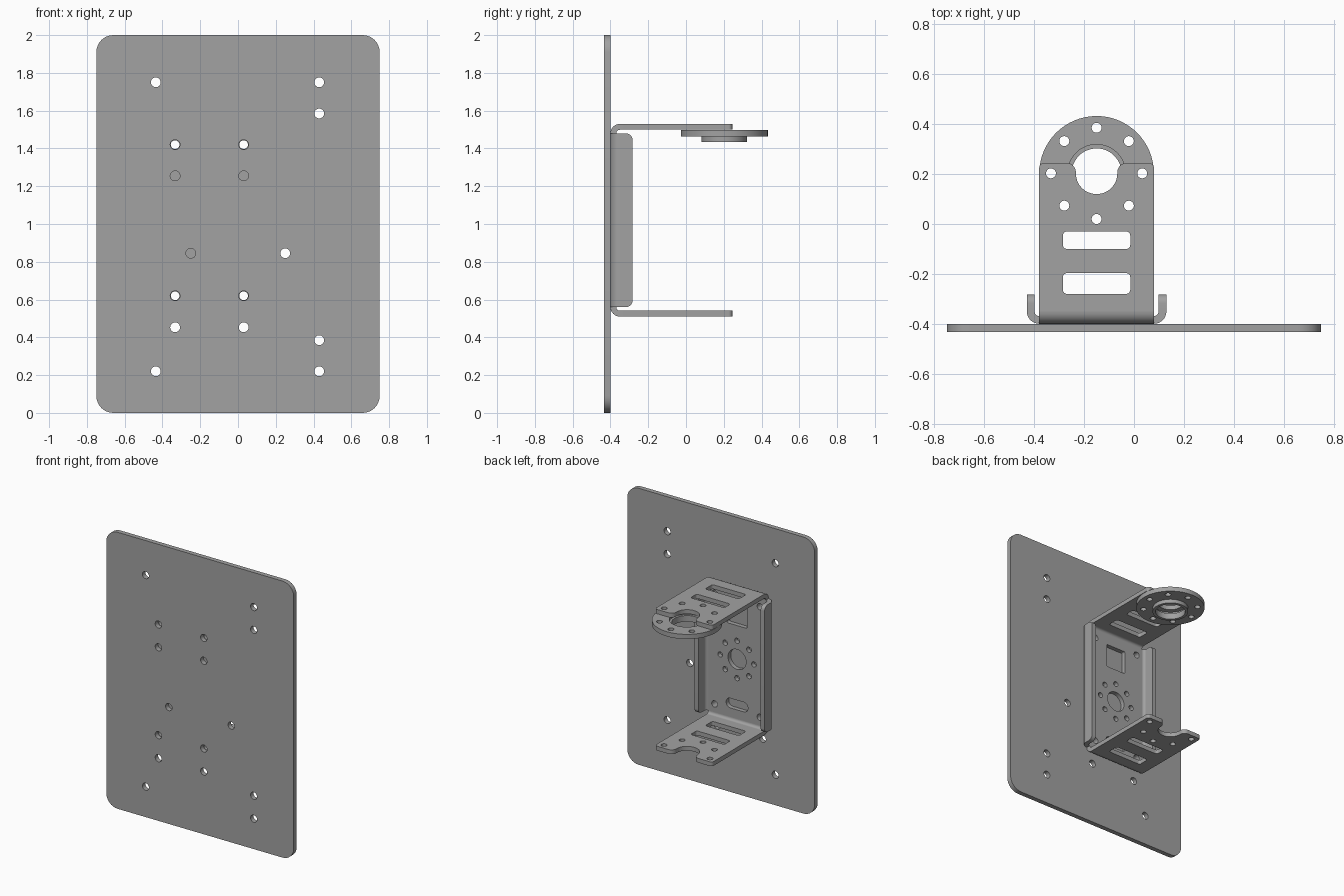
import bpy, bmesh
from math import cos, sin, pi
from mathutils import Matrix, Vector

cube = bpy.data.objects.get("Cube")
if cube:
    bpy.data.objects.remove(cube)

steel = bpy.data.materials.new("grey_metal")
GREY = (0.36, 0.36, 0.36, 1)
steel.diffuse_color = GREY
steel.use_nodes = True
steel.node_tree.nodes["Principled BSDF"].inputs["Base Color"].default_value = GREY

# Sheet orientations: columns are the outline's two axes and the thickness axis
XY = Matrix(((1, 0, 0), (0, 1, 0), (0, 0, 1)))
XZ = Matrix(((1, 0, 0), (0, 0, -1), (0, 1, 0)))
YZ = Matrix(((0, 0, 1), (1, 0, 0), (0, 1, 0)))


def arc(cx, cy, r, a0=0, a1=2 * pi, n=32, closed=True):
    steps = n if closed else n + 1
    return [(cx + r * cos(a0 + (a1 - a0) * i / n), cy + r * sin(a0 + (a1 - a0) * i / n))
            for i in range(steps)]


def fillet(corners, n=8):
    """Round the right-angled corners given as (x, y, radius)."""
    out = []
    for i, (x, y, r) in enumerate(corners):
        p = Vector((x, y))
        if r == 0:
            out.append((x, y))
            continue
        a = (Vector(corners[i - 1][:2]) - p).normalized() * r
        b = (Vector(corners[(i + 1) % len(corners)][:2]) - p).normalized() * r
        for k in range(n + 1):
            t = k / n * pi / 2
            out.append(tuple(p + a * (1 - sin(t)) + b * (1 - cos(t))))
    return out


def rect(x0, x1, y0, y1, r):
    return fillet([(x0, y0, r), (x1, y0, r), (x1, y1, r), (x0, y1, r)])


def bolt_circle(cx, cy, ring, r, indices=range(8)):
    return [arc(cx + ring * cos(i * pi / 4), cy + ring * sin(i * pi / 4), r, n=20)
            for i in indices]


def sheet(name, outline, holes, lo, hi, axes):
    """Extrude an outline with holes from lo to hi along the thickness axis."""
    curve = bpy.data.curves.new(name, "CURVE")
    curve.dimensions = "2D"
    curve.fill_mode = "BOTH"
    curve.extrude = (hi - lo) / 2
    for loop in [outline] + holes:
        spline = curve.splines.new("POLY")
        spline.points.add(len(loop) - 1)
        for point, (u, v) in zip(spline.points, loop):
            point.co = (u, v, 0, 1)
        spline.use_cyclic_u = True
    temp = bpy.data.objects.new(name + "_outline", curve)
    bpy.context.collection.objects.link(temp)
    deps = bpy.context.evaluated_depsgraph_get()
    mesh = bpy.data.meshes.new_from_object(temp.evaluated_get(deps))
    bpy.data.objects.remove(temp)
    mesh.transform(axes.to_4x4() @ Matrix.Translation((0, 0, (lo + hi) / 2)))
    bm = bmesh.new()
    bm.from_mesh(mesh)
    bmesh.ops.remove_doubles(bm, verts=bm.verts, dist=0.0001)
    bmesh.ops.recalc_face_normals(bm, faces=bm.faces)
    bm.to_mesh(mesh)
    bm.free()
    mesh.materials.clear()
    mesh.materials.append(steel)
    obj = bpy.data.objects.new(name, mesh)
    bpy.context.collection.objects.link(obj)
    bpy.ops.object.select_all(action="DESELECT")
    obj.select_set(True)
    bpy.context.view_layer.objects.active = obj
    bpy.ops.object.shade_smooth_by_angle(angle=0.6)
    return obj


def bend(name, cx, cy, a0, lo, hi, axes):
    """Quarter-round fold in the sheet metal."""
    a1 = a0 + pi / 2
    ring = arc(cx, cy, BEND, a0, a1, 8, False) + arc(cx, cy, BEND - THICK, a1, a0, 8, False)
    sheet(name, ring, [], lo, hi, axes)


THICK, BEND = 0.031, 0.05
CX = -0.15                    # bracket centre line
HALF = 0.23                   # half width of the bracket floor
BACK = -0.40                  # plane where bracket meets the panel
Z0, Z1 = 0.56, 1.48           # floor of bracket between the folds
LEFT, RIGHT = CX + HALF, CX - HALF
HUB_Y, RING = 0.203, 0.183

# Mounting panel with drilled holes
pairs = [(x, z) for x in (-0.333, 0.03) for z in (1.42, 1.255, 0.62, 0.453)]
spots = pairs + [(x, z) for x in (-0.435, 0.43) for z in (1.75, 0.22)]
spots += [(0.43, 1.585), (0.43, 0.385), (-0.25, 0.845), (0.25, 0.845)]
sheet("mounting_panel", rect(-0.75, 0.75, 0, 2, 0.09),
      [arc(x, z, 0.026, n=24) for x, z in spots], -BACK, -BACK + 0.034, XZ)

# Bracket floor: window, shaft hole, bolt ring, slot and four corner holes
floor_holes = [rect(CX - 0.08, CX + 0.08, 1.235, 1.405, 0.01),
               arc(CX, 0.99, 0.072),
               rect(CX - 0.087, CX + 0.087, 0.625, 0.695, 0.033)]
floor_holes += bolt_circle(CX, 0.99, 0.135, 0.019)
floor_holes += [arc(x, z, 0.023, n=24) for x in (-0.333, 0.03) for z in (1.42, 0.62)]
sheet("bracket_floor", rect(RIGHT, LEFT, Z0, Z1, 0), floor_holes,
      -BACK - THICK, -BACK, XZ)

# Side lips and their folds
lip = fillet([(BACK + BEND, Z0, 0), (-0.283, Z0, 0.035), (-0.283, Z1, 0.035), (BACK + BEND, Z1, 0)])
edge = HALF + BEND
sheet("left_lip", lip, [], CX + edge - THICK, CX + edge, YZ)
sheet("right_lip", lip, [], CX - edge, CX - edge + THICK, YZ)
bend("left_fold", LEFT, BACK + BEND, -pi / 2, Z0, Z1, XY)
bend("right_fold", RIGHT, BACK + BEND, pi, Z0, Z1, XY)

# Top and bottom arms with an open notch, bolt holes and two slots
FRONT, NOTCH = 0.245, 0.083
arm = fillet([(RIGHT, BACK + BEND, 0), (LEFT, BACK + BEND, 0), (LEFT, FRONT, 0.02),
              (CX + NOTCH, FRONT, 0.038), (CX + NOTCH, 0.12, 0.082),
              (CX - NOTCH, 0.12, 0.082), (CX - NOTCH, FRONT, 0.038), (RIGHT, FRONT, 0.02)])
arm_holes = bolt_circle(CX, HUB_Y, RING, 0.02, (0, 4, 5, 6, 7))
arm_holes += [rect(CX - 0.135, CX + 0.135, y, y + h, 0.016) for y, h in ((-0.1, 0.07), (-0.28, 0.083))]
top, bottom = Z1 + BEND, Z0 - BEND
sheet("top_arm", arm, arm_holes, top - THICK, top, XY)
sheet("bottom_arm", arm, arm_holes, bottom, bottom + THICK, XY)
bend("top_fold", BACK + BEND, Z1, pi / 2, RIGHT, LEFT, YZ)
bend("bottom_fold", BACK + BEND, Z0, pi, RIGHT, LEFT, YZ)

# Round horn disc under the top arm, with its collar
under = top - THICK
sheet("horn_disc", arc(CX, HUB_Y, 0.23, n=64),
      [arc(CX, HUB_Y, 0.116, n=48)] + bolt_circle(CX, HUB_Y, RING, 0.02),
      under - 0.036, under - 0.002, XY)
sheet("horn_collar", arc(CX, HUB_Y, 0.12, n=48), [arc(CX, HUB_Y, 0.1, n=48)],
      1.435, under - 0.02, XY)
